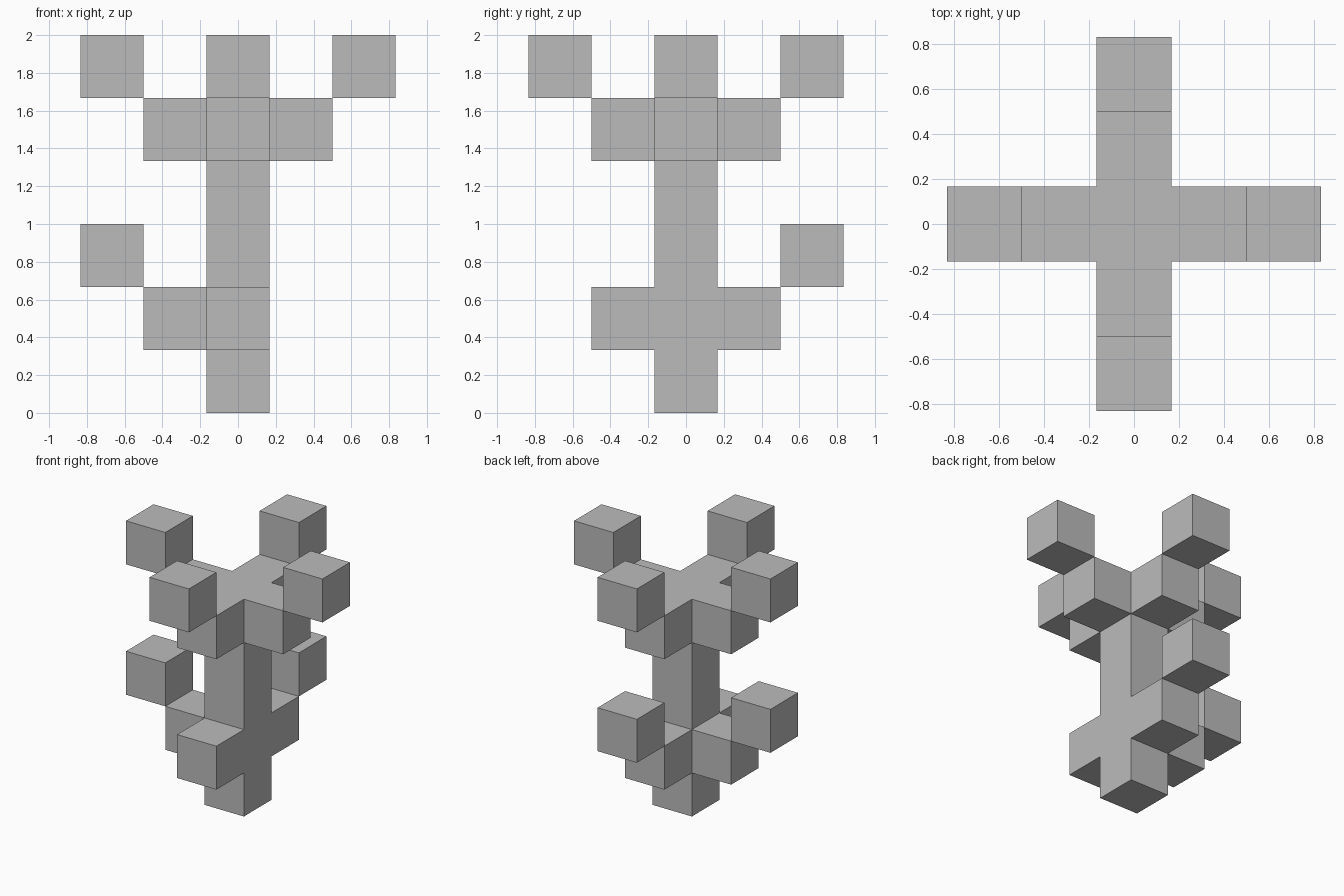
import bpy, bmesh
from mathutils import Vector

cube = bpy.data.objects.get("Cube")
if cube:
    bpy.data.objects.remove(cube, do_unlink=True)

U = 1 / 3  # edge length of one block
RIGHT, LEFT = Vector((-1, 0, 0)), Vector((1, 0, 0))
FRONT, BACK = Vector((0, -1, 0)), Vector((0, 1, 0))
UP = Vector((0, 0, 1))

grey = bpy.data.materials.new("plain_grey")
grey.use_nodes = True
grey.diffuse_color = (0.5, 0.5, 0.5, 1)
bsdf = next(n for n in grey.node_tree.nodes if n.type == 'BSDF_PRINCIPLED')
bsdf.inputs["Base Color"].default_value = (0.5, 0.5, 0.5, 1)


def add_block(bm, centre):
    verts = bmesh.ops.create_cube(bm, size=U)["verts"]
    bmesh.ops.translate(bm, verts=verts, vec=centre)


def extrude_face(bm, centre, direction):
    """Extrude the face at a block's side outward by one block."""
    target = centre + direction * U / 2
    face = min(bm.faces, key=lambda f: (f.calc_center_median() - target).length)
    new = bmesh.ops.extrude_discrete_faces(bm, faces=[face])["faces"][0]
    bmesh.ops.translate(bm, verts=new.verts, vec=direction * U)


def finish(bm, name):
    # Merge flush faces so that only real corners keep edges
    bmesh.ops.recalc_face_normals(bm, faces=bm.faces)
    bmesh.ops.dissolve_limit(bm, angle_limit=0.01, verts=bm.verts, edges=bm.edges)
    mesh = bpy.data.meshes.new(name)
    bm.to_mesh(mesh)
    bm.free()
    mesh.materials.append(grey)
    bpy.context.collection.objects.link(bpy.data.objects.new(name, mesh))


def level(i):
    return UP * U * (i + 0.5)


# Trunk, five blocks tall, with a lower tier of three arms and an upper of four
bm = bmesh.new()
add_block(bm, level(0))
for i in range(4):
    extrude_face(bm, level(i), UP)
for i, directions in ((1, (RIGHT, FRONT, BACK)), (4, (RIGHT, LEFT, FRONT, BACK))):
    for d in directions:
        extrude_face(bm, level(i), d)
finish(bm, "trunk_with_arms")

# Tip blocks, each touching the upper outer edge of its arm
tips = {
    "lower_right_tip": (2, RIGHT), "lower_back_tip": (2, BACK),
    "upper_right_tip": (5, RIGHT), "upper_left_tip": (5, LEFT),
    "upper_front_tip": (5, FRONT), "upper_back_tip": (5, BACK),
}
for name, (i, d) in tips.items():
    bm = bmesh.new()
    add_block(bm, level(i) + d * 2 * U)
    finish(bm, name)
